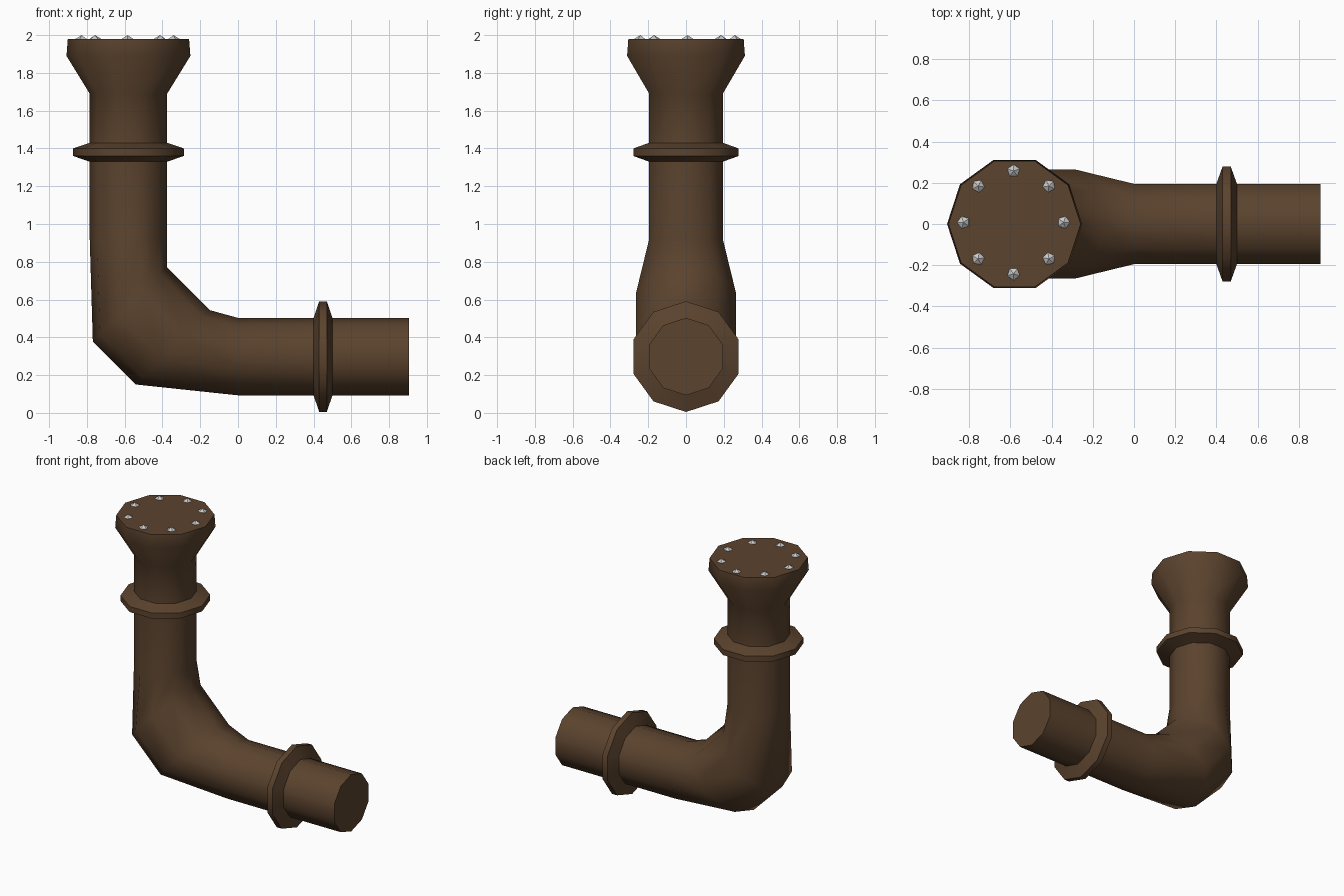
import bpy, bmesh, math
from mathutils import Vector

if "Cube" in bpy.data.objects:
    bpy.data.objects.remove(bpy.data.objects["Cube"])

SIDES = 10
PIPE_X, PIPE_Z = -0.58, 0.298
R, R_FLANGE, R_ELBOW = 0.205, 0.293, 0.278

brown = bpy.data.materials.new("brown_metal")
brown.diffuse_color = (0.105, 0.056, 0.027, 1)
brown.use_nodes = True
brown.node_tree.nodes["Principled BSDF"].inputs["Base Color"].default_value = brown.diffuse_color


def finish(name, bm, smooth):
    bmesh.ops.recalc_face_normals(bm, faces=bm.faces)
    mesh = bpy.data.meshes.new(name)
    bm.to_mesh(mesh)
    bm.free()
    obj = bpy.data.objects.new(name, mesh)
    bpy.context.collection.objects.link(obj)
    if smooth:
        bpy.context.view_layer.objects.active = obj
        obj.select_set(True)
        bpy.ops.object.shade_smooth_by_angle(angle=math.radians(50))
        obj.select_set(False)
    return obj


# Pipe sections as (x, z, tilt of the ring in degrees, radius)
flange = [(-0.05, R), (-0.02, R_FLANGE), (0.02, R_FLANGE), (0.05, R)]
sections = [(0.905, PIPE_Z, 90, R)]
sections += [(0.45 - d, PIPE_Z, 90, r) for d, r in flange]
sections += [(0.0, PIPE_Z, 90, R),
             (-0.345, 0.347, 45, R_ELBOW),
             (-0.572, 0.575, 45, R_ELBOW),
             (PIPE_X, 0.92, 0, R)]
sections += [(PIPE_X, 1.38 + d, 0, r) for d, r in flange]
# Flared mouth at the top
sections += [(PIPE_X, 1.69, 0, R), (PIPE_X, 1.89, 0, 0.328), (PIPE_X, 1.98, 0, 0.321)]

# Skin the sections into one capped pipe
bm = bmesh.new()
rings = []
for x, z, tilt, r in sections:
    t = math.radians(tilt)
    u, v = Vector((math.cos(t), 0, math.sin(t))), Vector((0, 1, 0))
    angles = [2 * math.pi * i / SIDES for i in range(SIDES)]
    rings.append([bm.verts.new(Vector((x, 0, z)) + r * (math.cos(a) * u + math.sin(a) * v))
                  for a in angles])
for a, b in zip(rings, rings[1:]):
    for i in range(SIDES):
        j = (i + 1) % SIDES
        bm.faces.new((a[i], a[j], b[j], b[i]))
bm.faces.new(rings[0])
bm.faces.new(rings[-1])
finish("elbow_pipe", bm, True).data.materials.append(brown)

# Ring of faceted bolts on the top cap
for i in range(8):
    a = math.pi * i / 4
    bm = bmesh.new()
    bmesh.ops.create_icosphere(bm, subdivisions=1, radius=0.035)
    bolt = finish(f"bolt_{i + 1}", bm, False)
    bolt.location = (PIPE_X - 0.005 + 0.243 * math.cos(a), 0.008 + 0.25 * math.sin(a), 1.965)
    bolt.rotation_euler.z = a
